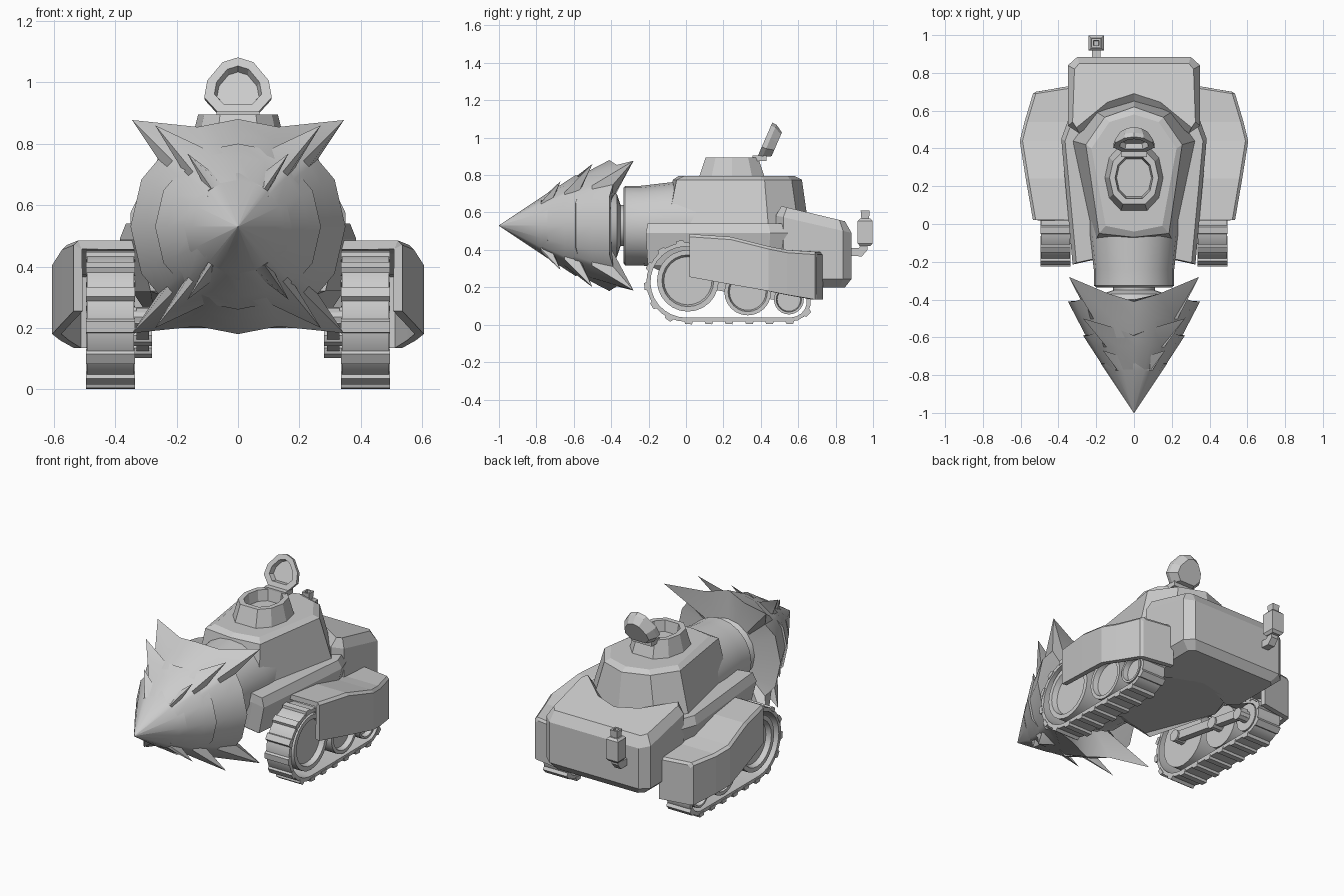
import bpy, bmesh, math
from mathutils import Vector

if "Cube" in bpy.data.objects:
    bpy.data.objects.remove(bpy.data.objects["Cube"])

grey = bpy.data.materials.new("light_grey")
grey.diffuse_color = (0.6, 0.6, 0.6, 1)
grey.use_nodes = True
grey.node_tree.nodes["Principled BSDF"].inputs["Base Color"].default_value = grey.diffuse_color


def finish(name, bm, smooth=None):
    bmesh.ops.recalc_face_normals(bm, faces=bm.faces)
    me = bpy.data.meshes.new(name)
    bm.to_mesh(me)
    bm.free()
    me.materials.append(grey)
    ob = bpy.data.objects.new(name, me)
    bpy.context.collection.objects.link(ob)
    if smooth:
        bpy.ops.object.select_all(action='DESELECT')
        ob.select_set(True)
        bpy.context.view_layer.objects.active = ob
        bpy.ops.object.shade_smooth_by_angle(angle=math.radians(smooth))
    return ob


def loft(name, rings, smooth=None, wrap=False):
    """Skin a list of equal-length closed point rings."""
    bm = bmesh.new()
    vs = [[bm.verts.new(p) for p in r] for r in rings]
    n = len(vs[0])
    for a, b in list(zip(vs, vs[1:])) + ([(vs[-1], vs[0])] if wrap else []):
        for i in range(n):
            j = (i + 1) % n
            bm.faces.new((a[i], a[j], b[j], b[i]))
    if not wrap:
        bm.faces.new(vs[0])
        bm.faces.new(vs[-1])
    return finish(name, bm, smooth)


def mirror_outline(half, z):
    """Half outline (x, y) from front to rear, mirrored in x; z may depend on y."""
    f = z if callable(z) else (lambda y: z)
    pts = half + [(-x, y) for x, y in reversed(half) if x > 0]
    return [(x, y, f(y)) for x, y in pts]


def box(name, x0, x1, y0, y1, z0, z1):
    o = [(x0, y0), (x1, y0), (x1, y1), (x0, y1)]
    return loft(name, [[(x, y, z) for x, y in o] for z in (z0, z1)])


def circle(axis, c, r, n):
    pts = []
    for i in range(n):
        a = 2 * math.pi * i / n
        u, v = r * math.cos(a), r * math.sin(a)
        pts.append((c[0], c[1] + u, c[2] + v) if axis == 'x' else (c[0] + u, c[1], c[2] + v))
    return pts


# drill: three flared layers, each with four backswept spikes
ZC = 0.53


def drill_layer(name, y0, r0, y1, r1, tip_x, tip_y, tip_z, back_y, back_r, k):
    ta = math.degrees(math.atan2(tip_z, tip_x))
    tr = math.hypot(tip_x, tip_z)
    quad = [(0, r1, y1), (26, r1, y1), (ta - 5, r1 * .97, y1 + .02),
            (ta, tr, tip_y), (68, r1, y1 + .04)]
    full = quad + [(90, r1, y1)] + [(180 - a, r, y) for a, r, y in reversed(quad)]
    full += [(-a, r, y) for a, r, y in reversed(full[1:-1])]

    def ring(r, y):
        return [((r or q) * math.cos(math.radians(a)), p if y is None else y,
                 ZC + (r or q) * math.sin(math.radians(a))) for a, q, p in full]
    # the cone stays round up to fraction k, then flares into the spikes
    loft(name, [ring(r0, y0), ring(r0 + (r1 - r0) * k, y0 + (y1 - y0) * k),
                ring(None, None), ring(back_r, back_y)], smooth=35)


drill_layer("drill_tip", -1.0, .001, -.74, .175, .165, -.67, .238, -.73, .12, .86)
drill_layer("drill_middle", -.79, .14, -.59, .27, .27, -.50, .33, -.58, .2, .7)
drill_layer("drill_base", -.64, .23, -.41, .35, .345, -.28, .347, -.40, .19, .6)
loft("drill_neck", [circle('y', (0, y, ZC), r, 16)
                    for y, r in [(-.42, .19), (-.37, .17), (-.35, .11), (-.31, .11)]], 35)
loft("barrel", [circle('y', (0, y, ZC), r, 20)
                for y, r in [(-.335, .20), (-.325, .213), (-.24, .213), (-.05, .235), (.1, .235)]], 35)

# lower hull
hull = [(0, -.15), (.215, -.185), (.305, -.205), (.365, .44), (.30, .62), (0, .66)]


def inset(half, d, dy=0):
    return [(max(x - d, 0) if x else 0, y + (dy if y < .3 else -dy)) for x, y in half]


loft("hull", [mirror_outline(inset(hull, .10, .06), lambda y: .2 if y > .3 else .29),
              mirror_outline(inset(hull, .02), .32),
              mirror_outline(inset(hull, -.02, -.01), .49),
              mirror_outline(hull, .54)])

# superstructure
low = [(0, -.11), (.21, -.10), (.325, .44), (.21, .60), (0, .655)]
mid = [(0, -.07), (.185, -.05), (.255, .42), (.155, .565), (0, .62)]
top = [(0, -.04), (.15, -.01), (.225, .40), (.13, .54), (0, .58)]
loft("superstructure", [mirror_outline(low, .53), mirror_outline(mid, .775),
                        mirror_outline(top, .795)])

# engine box: sloping lid, V-shaped front edge wrapping the superstructure
eng = [(0, .64), (.14, .59), (.29, .48), (.35, .52), (.35, .84), (.30, .885)]
eng_top = [(0, .69), (.14, .645), (.305, .51), (.325, .54), (.315, .82), (.29, .85)]
eng_low = [(0, .60), (.14, .55), (.24, .50), (.30, .54), (.30, .82), (.27, .85)]
loft("engine_box", [mirror_outline(eng_low, .2), mirror_outline(eng, .245),
                    mirror_outline(eng, lambda y: .575 - .23 * (y - .52)),
                    mirror_outline(eng_top, lambda y: .625 - .24 * (y - .55))])


# cupola with open well
def oct_ring(rx, ry, z, cy=.245):
    k = [(.45, -1), (.85, -.62), (1, 0), (.85, .62), (.45, 1)]
    return mirror_outline([(x * rx, cy + y * ry) for x, y in k], z)


loft("cupola", [oct_ring(.158, .178, .78), oct_ring(.13, .14, .895),
                oct_ring(.10, .11, .895), oct_ring(.092, .10, .83)])

# open hatch lid, leaning back
lid = [(.068, 0), (.11, .05), (.10, .11), (.05, .175), (0, .192)]
FRONT, UP, OUT = Vector((0, .385, .905)), Vector((0, .40, .917)), Vector((0, -.917, .40))


def lid_ring(scale, depth):
    pts = lid + [(-x, h) for x, h in reversed(lid) if x > 0]
    return [FRONT + Vector((x * scale, 0, 0)) + UP * (.09 + (h - .09) * scale) - OUT * depth
            for x, h in pts]


loft("hatch_lid", [lid_ring(.62, .03), lid_ring(.7, 0), lid_ring(1, 0),
                   lid_ring(.98, .025), lid_ring(.72, .068)])
box("hatch_hinge", -.07, .07, .355, .43, .875, .905)

# exhaust at the rear left
SQ = ((-1, -1), (1, -1), (1, 1), (-1, 1))
for part, sections in (("muffler", [(.028, .42), (.04, .435), (.04, .555), (.028, .567)]),
                       ("outlet", [(.02, .56), (.024, .61), (.014, .61), (.012, .58)])):
    loft("exhaust_" + part, [[(-.20 + sx * w, .958 + sy * w, z) for sx, sy in SQ]
                             for w, z in sections])
loft("exhaust_elbow", [[(-.222, y0, z0), (-.178, y0, z0), (-.178, y1, z1), (-.222, y1, z1)]
                       for y0, z0, y1, z1 in ((.86, .37, .86, .41), (.94, .365, .925, .41),
                                              (.97, .40, .93, .42), (.97, .44, .93, .44))])

# track path: two circles joined by their outer tangents
C1, R1, C2, R2 = (0.0, .228), .212, (.56, .125), .108


def track_path(off, n1=16, n2=8):
    dy, dz = C2[0] - C1[0], C2[1] - C1[1]
    d, base = math.hypot(dy, dz), math.atan2(dz, dy)
    b = math.acos((R1 - R2) / d)
    pts = []
    for c, r, a0, a1, n in ((C1, R1, base + b, base + 2 * math.pi - b, n1),
                            (C2, R2, base - b, base + b, n2)):
        for i in range(n + 1):
            a = a0 + (a1 - a0) * i / n
            pts.append((c[0] + (r + off) * math.cos(a), c[1] + (r + off) * math.sin(a)))
    return pts


def treads(name, s, count=20):
    path = [Vector(p) for p in track_path(0)]
    segs = list(zip(path, path[1:] + path[:1]))
    total = sum((b - a).length for a, b in segs)
    bm = bmesh.new()
    for k in range(count):
        t = total * k / count
        for a, b in segs:
            if t <= (b - a).length:
                break
            t -= (b - a).length
        u = (b - a).normalized()
        nrm = Vector((u.y, -u.x))
        c = a + u * t
        prof = [c + u * e + nrm * h for e, h in ((-.026, -.01), (.026, -.01), (.018, .014), (-.018, .012))]
        va, vb = [[bm.verts.new((s * x, p.x, p.y)) for p in prof] for x in (.335, .495)]
        for i in range(4):
            j = (i + 1) % 4
            bm.faces.new((va[i], va[j], vb[j], vb[i]))
        bm.faces.new(va)
        bm.faces.new(vb)
    finish(name, bm)


# fender stations along y: outer x, top z, bottom z
STATIONS = [(.02, .535, .485, .255), (.24, .573, .47, .215), (.44, .605, .42, .18),
            (.54, .58, .40, .16), (.69, .535, .39, .135)]

for s, side in ((1, "right"), (-1, "left")):
    o, i = track_path(0), track_path(-.022)
    loft("track_belt_" + side, [[(s * x, y, z) for y, z in p] for x, p in
                                ((.338, o), (.492, o), (.492, i), (.338, i))], 25, wrap=True)
    treads("track_treads_" + side, s)
    # road wheels with recessed faces
    for k, (y, z, r) in enumerate([(.01, .235, .165), (.33, .175, .125), (.55, .135, .08)]):
        prof = [(.345, r * .82), (.345, r), (.485, r), (.485, r * .84), (.455, r * .78)]
        loft("wheel_%d_%s" % (k + 1, side),
             [circle('x', (s * x, y, z), q, 24) for x, q in prof], 30)
        loft("axle_%d_%s" % (k + 1, side),
             [circle('x', (s * x, y, z), .035, 10) for x in (.28, .36)], 30)
    # suspension beam
    loft("suspension_" + side, [[(s * x, y, z + h) for x, h in
                                 ((.29, -.025), (.33, -.025), (.33, .025), (.29, .025))]
                                for y, z in ((-.02, .24), (.58, .14))])
    # fender shell with closed rear
    bm = bmesh.new()
    rows = []
    for y, xo, zt, zb in STATIONS:
        prof = [(.33, zt), (xo - .015, zt), (xo, zt - .015), (xo, zb)]
        yi = y + (.03 if y > .6 else 0)
        rows.append([bm.verts.new((s * x, yi if j == 0 else y, z)) for j, (x, z) in enumerate(prof)])
    for a, b in zip(rows, rows[1:]):
        for j in range(3):
            bm.faces.new((a[j], a[j + 1], b[j + 1], b[j]))
    rear = [bm.verts.new((s * x, y, z)) for x, y, z in
            ((.33, .732, .375), (.505, .702, .375), (.52, .70, .36), (.52, .70, .135))]
    corner = bm.verts.new((s * .33, .732, .135))
    for j in range(3):
        bm.faces.new((rows[-1][j], rows[-1][j + 1], rear[j + 1], rear[j]))
    bm.faces.new(rear + [corner])
    fender = finish("fender_" + side, bm)
    # outward side is the one facing up on the top strip
    if fender.data.polygons[0].normal.z < 0:
        fender.data.flip_normals()
    mod = fender.modifiers.new("thickness", 'SOLIDIFY')
    mod.thickness = .03
    mod.offset = -1
